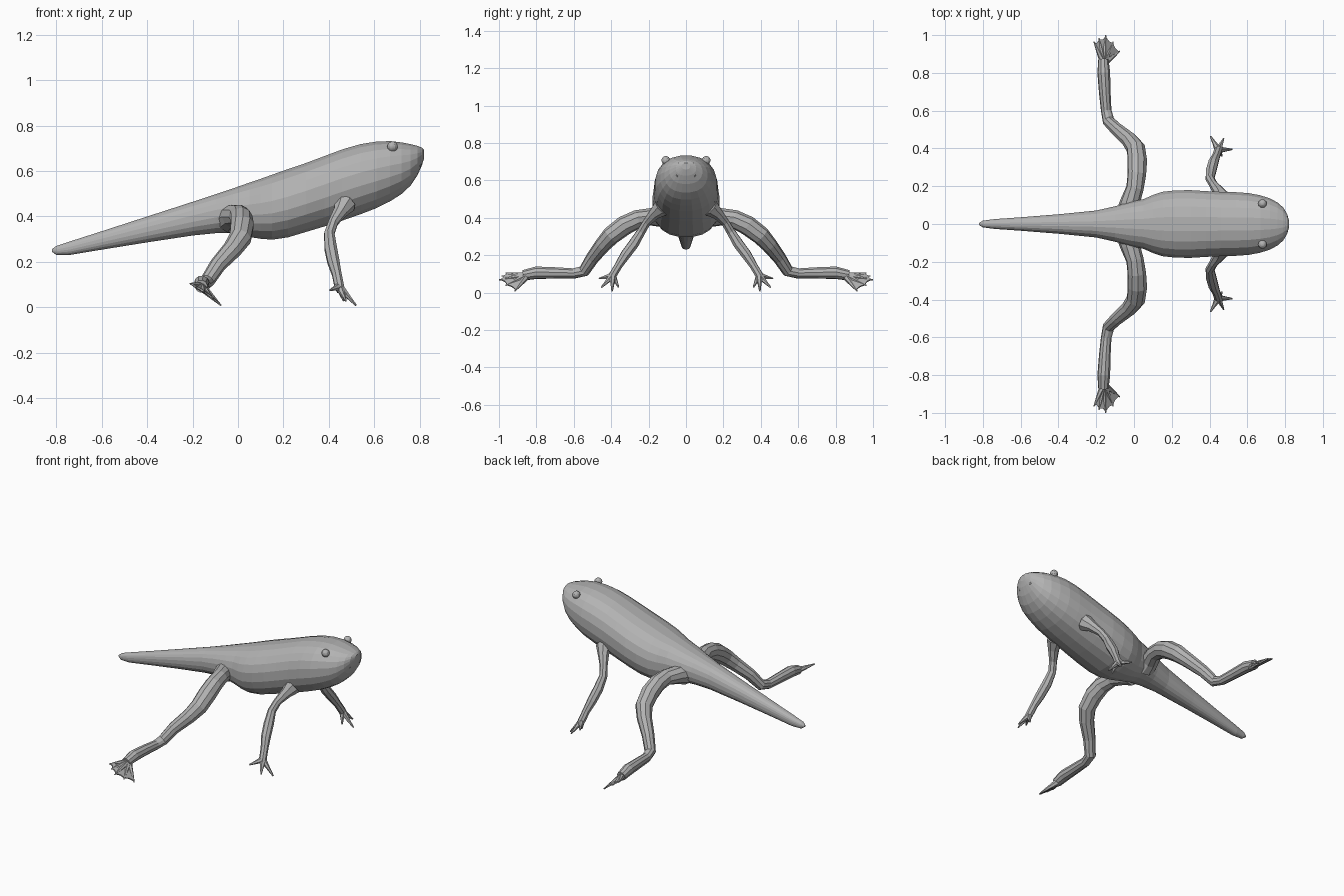
import bpy, bmesh, math
from mathutils import Vector

if "Cube" in bpy.data.objects:
    bpy.data.objects.remove(bpy.data.objects["Cube"])

skin = bpy.data.materials.new("grey skin")
skin.diffuse_color = (0.45, 0.45, 0.45, 1)
skin.use_nodes = True
skin.node_tree.nodes["Principled BSDF"].inputs["Base Color"].default_value = skin.diffuse_color


def finish(name, bm, mirror=False):
    bmesh.ops.recalc_face_normals(bm, faces=bm.faces[:])
    me = bpy.data.meshes.new(name)
    bm.to_mesh(me)
    bm.free()
    me.materials.append(skin)
    ob = bpy.data.objects.new(name, me)
    bpy.context.collection.objects.link(ob)
    if mirror:
        m = ob.modifiers.new("mirror", 'MIRROR')
        m.use_axis = (False, True, False)
        m.use_mirror_merge = False
    return ob


def loft(bm, rings):
    """Skin a list of equal-length point rings and close both ends."""
    vs = [[bm.verts.new(p) for p in r] for r in rings]
    n = len(vs[0])
    for a, b in zip(vs, vs[1:]):
        for i in range(n):
            bm.faces.new((a[i], a[(i + 1) % n], b[(i + 1) % n], b[i]))
    bm.faces.new(vs[0])
    bm.faces.new(vs[-1])


def tube(bm, pts, n=8):
    """Tapered limb through (x, y, z, radius) points."""
    c = [Vector(p[:3]) for p in pts]
    rings = []
    for i, p in enumerate(pts):
        t = (c[min(i + 1, len(c) - 1)] - c[max(i - 1, 0)]).normalized()
        u = (Vector((1, 0.3, 0.1)) - t * t.dot(Vector((1, 0.3, 0.1)))).normalized()
        v = t.cross(u)
        rings.append([c[i] + (u * math.cos(k * math.tau / n) + v * math.sin(k * math.tau / n)) * p[3]
                      for k in range(n)])
    loft(bm, rings)


def spow(v, e):
    return math.copysign(abs(v) ** e, v)


# Body and tail: x, bottom, top, half width
SECTIONS = [
    (-.82, .245, .255, .006), (-.80, .230, .270, .018), (-.74, .230, .290, .026),
    (-.60, .253, .335, .036), (-.40, .285, .400, .052), (-.20, .315, .465, .072),
    (-.10, .325, .498, .095), (-.02, .325, .525, .118), (.05, .308, .550, .133),
    (.10, .300, .567, .155), (.15, .296, .585, .172), (.22, .306, .610, .180),
    (.30, .330, .637, .181), (.38, .354, .667, .176), (.46, .380, .697, .172),
    (.54, .408, .720, .170), (.61, .435, .731, .165), (.67, .465, .733, .153),
    (.72, .497, .727, .137), (.76, .535, .719, .115), (.79, .580, .711, .088),
    (.81, .625, .703, .055), (.82, .658, .693, .022)]
rings = []
for x, b, t, w in SECTIONS:
    h, zc = (t - b) / 2, (t + b) / 2
    rings.append([(x, w * spow(math.cos(a), .85), zc + h * spow(math.sin(a), .9))
                  for a in (math.tau * (k + .5) / 20 for k in range(20))])
bm = bmesh.new()
loft(bm, rings)
finish("body_and_tail", bm)

# Hind legs
bm = bmesh.new()
tube(bm, [(-.03, .06, .39, .065), (-.02, .12, .40, .052), (.005, .19, .405, .047),
          (.015, .26, .392, .050), (.018, .33, .358, .053), (.010, .40, .305, .050),
          (-.025, .445, .255, .043), (-.09, .50, .185, .036), (-.135, .545, .115, .032),
          (-.147, .60, .102, .028), (-.155, .70, .105, .031), (-.16, .80, .106, .034),
          (-.162, .87, .092, .028)], 10)
finish("hind_legs", bm, True)

# Webbed hind feet: toes with thin skin between them
heel = Vector((-.16, .85, .09))
TOES = [(-.212, .965, .105), (-.185, .985, .088), (-.15, 1.0, .068), (-.11, .965, .038), (-.075, .915, .008)]
bm = bmesh.new()
for t in TOES:
    mid = heel.lerp(Vector(t), .55)
    tube(bm, [(*heel, .02), (*mid, .011), (*t, .003)], 6)
finish("hind_toes", bm, True)
bm = bmesh.new()
rim = []
for i, t in enumerate(TOES):
    rim.append(heel.lerp(Vector(t), .93))
    if i + 1 < len(TOES):
        rim.append(heel.lerp((Vector(t) + Vector(TOES[i + 1])) / 2, .88))
hub = bm.verts.new(heel)
rv = [bm.verts.new(p) for p in rim]
for a, b in zip(rv, rv[1:]):
    bm.faces.new((hub, a, b))
web = finish("hind_foot_webbing", bm, True)
s = web.modifiers.new("thickness", 'SOLIDIFY')
s.thickness, s.offset = .008, 0

# Front legs
bm = bmesh.new()
tube(bm, [(.47, .13, .455, .05), (.45, .17, .42, .032), (.42, .21, .375, .023),
          (.402, .24, .325, .024), (.408, .28, .26, .029), (.42, .325, .20, .028),
          (.435, .36, .145, .022), (.445, .39, .095, .022), (.452, .405, .07, .017)])
finish("front_legs", bm, True)

# Front fingers
wrist = Vector((.446, .392, .09))
bm = bmesh.new()
for t in [(.405, .465, .075), (.475, .452, .028), (.52, .395, .008), (.465, .36, .028)]:
    mid = wrist.lerp(Vector(t), .5)
    tube(bm, [(*wrist, .02), (*mid, .011), (*t, .004)], 6)
finish("front_fingers", bm, True)

# Eyes
bm = bmesh.new()
bmesh.ops.create_uvsphere(bm, u_segments=12, v_segments=8, radius=.023)
for v in bm.verts:
    v.co += Vector((.68, .108, .707))
finish("eyes", bm, True)

# Nostrils
bm = bmesh.new()
tube(bm, [(.785, .043, .625, .016), (.803, .046, .628, .009), (.808, .046, .629, .003)], 6)
finish("nostrils", bm, True)
